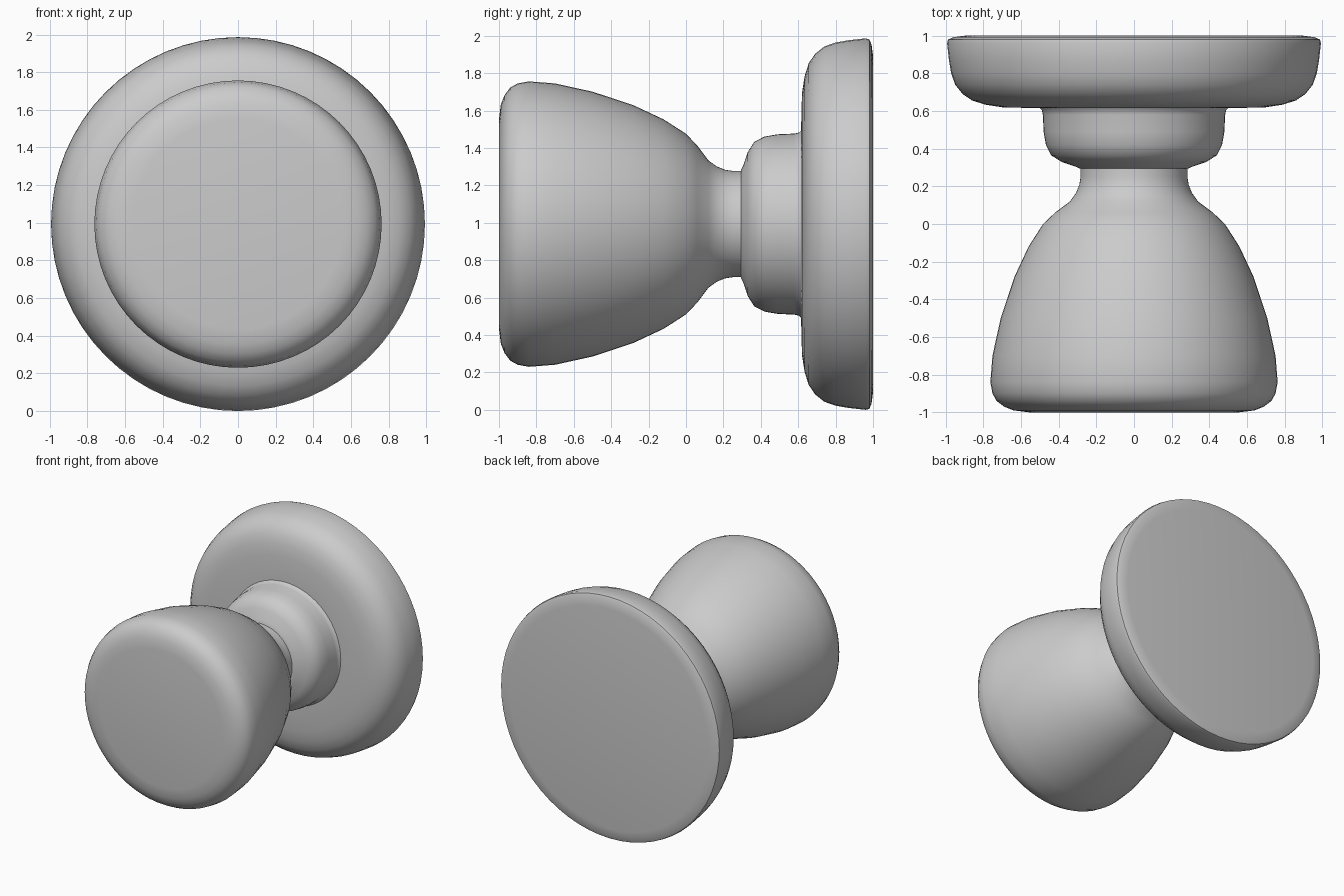
import bpy
import math

old = bpy.data.objects.get("Cube")
if old:
    bpy.data.objects.remove(old, do_unlink=True)

SEGMENTS = 64
AXIS_Z = 0.993

metal = bpy.data.materials.new("light grey")
metal.use_nodes = True
grey = (0.6, 0.6, 0.6, 1)
metal.diffuse_color = grey
metal.node_tree.nodes["Principled BSDF"].inputs["Base Color"].default_value = grey


def lathe(name, profile):
    """Turn (radius, y) points around the handle axis, closing both ends."""
    verts, faces = [], []
    for radius, y in profile:
        for i in range(SEGMENTS):
            a = math.tau * i / SEGMENTS
            verts.append((radius * math.cos(a), y, AXIS_Z + radius * math.sin(a)))
    for ring in range(len(profile) - 1):
        for i in range(SEGMENTS):
            j = (i + 1) % SEGMENTS
            a, b = ring * SEGMENTS, (ring + 1) * SEGMENTS
            faces.append((a + i, b + i, b + j, a + j))
    faces.append(tuple(range(SEGMENTS)))
    faces.append(tuple(reversed(range(len(verts) - SEGMENTS, len(verts)))))
    mesh = bpy.data.meshes.new(name)
    mesh.from_pydata(verts, [], faces)
    mesh.materials.append(metal)
    obj = bpy.data.objects.new(name, mesh)
    bpy.context.collection.objects.link(obj)
    bpy.ops.object.select_all(action="DESELECT")
    obj.select_set(True)
    bpy.context.view_layer.objects.active = obj
    bpy.ops.object.shade_smooth_by_angle(angle=math.radians(50))


# Flared grip with a slim neck
lathe("knob", [
    (0.56, -1), (0.64, -0.99), (0.69, -0.97), (0.73, -0.94), (0.752, -0.9),
    (0.763, -0.84), (0.752, -0.7), (0.708, -0.5), (0.635, -0.28),
    (0.56, -0.12), (0.483, 0), (0.42, 0.06), (0.34, 0.12), (0.308, 0.165),
    (0.29, 0.21), (0.284, 0.25), (0.284, 0.31)])

# Rounded collar, filleted into the plate
lathe("collar", [
    (0.29, 0.295), (0.31, 0.305), (0.385, 0.33), (0.44, 0.365),
    (0.468, 0.42), (0.48, 0.49), (0.484, 0.58), (0.49, 0.605), (0.51, 0.625)])

# Round wall plate with a soft front edge
lathe("wall_plate", [
    (0.5, 0.615), (0.7, 0.62), (0.79, 0.634), (0.86, 0.656), (0.91, 0.69),
    (0.95, 0.74), (0.971, 0.8), (0.983, 0.87), (0.993, 0.96),
    (0.988, 0.98), (0.96, 0.992), (0.9, 1)])
